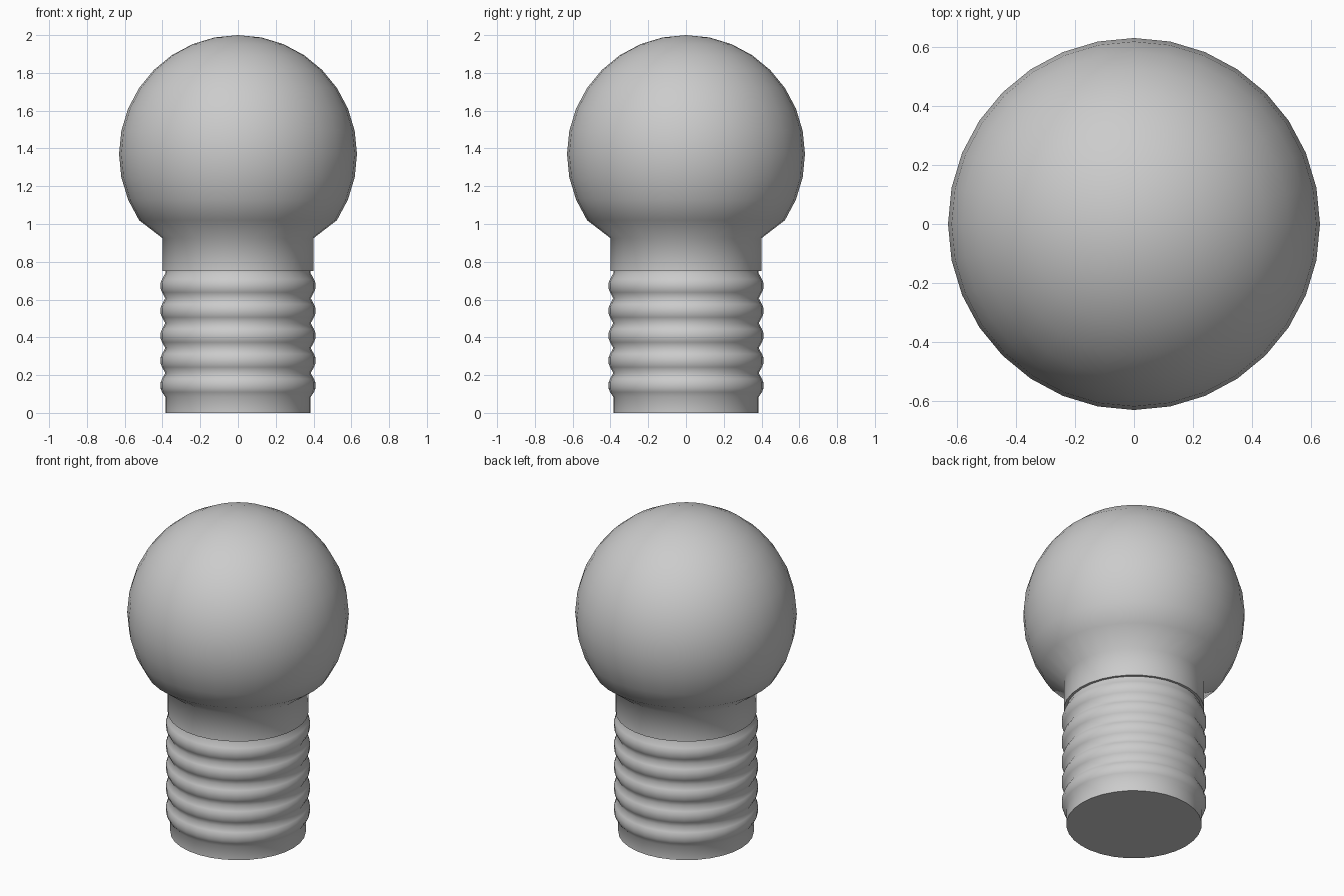
import bpy, bmesh, math

if "Cube" in bpy.data.objects:
    bpy.data.objects.remove(bpy.data.objects["Cube"])

SEGMENTS = 32


def lathe(name, profile):
    """Revolve (radius, z) points, listed bottom to top, and close both ends."""
    bm = bmesh.new()
    rings = []
    for r, z in profile:
        if r < 1e-5:
            rings.append([bm.verts.new((0, 0, z))])
        else:
            rings.append([bm.verts.new((r * math.cos(2 * math.pi * i / SEGMENTS),
                                        r * math.sin(2 * math.pi * i / SEGMENTS), z))
                          for i in range(SEGMENTS)])
    for low, high in zip(rings, rings[1:]):
        for i in range(SEGMENTS):
            j = (i + 1) % SEGMENTS
            if len(high) == 1:
                bm.faces.new((low[i], low[j], high[0]))
            else:
                bm.faces.new((low[i], low[j], high[j], high[i]))
    bm.faces.new(rings[0][::-1])
    if len(rings[-1]) > 1:
        bm.faces.new(rings[-1])
    mesh = bpy.data.meshes.new(name)
    bm.to_mesh(mesh)
    bm.free()
    ob = bpy.data.objects.new(name, mesh)
    bpy.context.collection.objects.link(ob)
    bpy.ops.object.select_all(action='DESELECT')
    ob.select_set(True)
    bpy.context.view_layer.objects.active = ob
    bpy.ops.object.shade_smooth_by_angle(angle=math.radians(65))
    return ob


# Bulb: straight neck flowing into a round globe
R, CZ = 0.63, 1.37
bulb = [(0.40, 0.75), (0.40, 0.925)]
for k in range(-3, 9):
    a = k * math.pi / 16
    bulb.append((R * math.cos(a), CZ + R * math.sin(a)))
lathe("glass_bulb", bulb)

# Screw base: straight foot, then five rounded ribs
base = [(0.385, 0.0), (0.385, 0.085)]
PITCH = 0.132
for n in range(5):
    z = 0.145 + n * PITCH
    base += [(0.402, z - 0.035), (0.41, z - 0.015), (0.41, z + 0.015),
             (0.402, z + 0.035), (0.385, z + PITCH / 2)]
base.append((0.385, 0.755))
lathe("screw_base", base)
